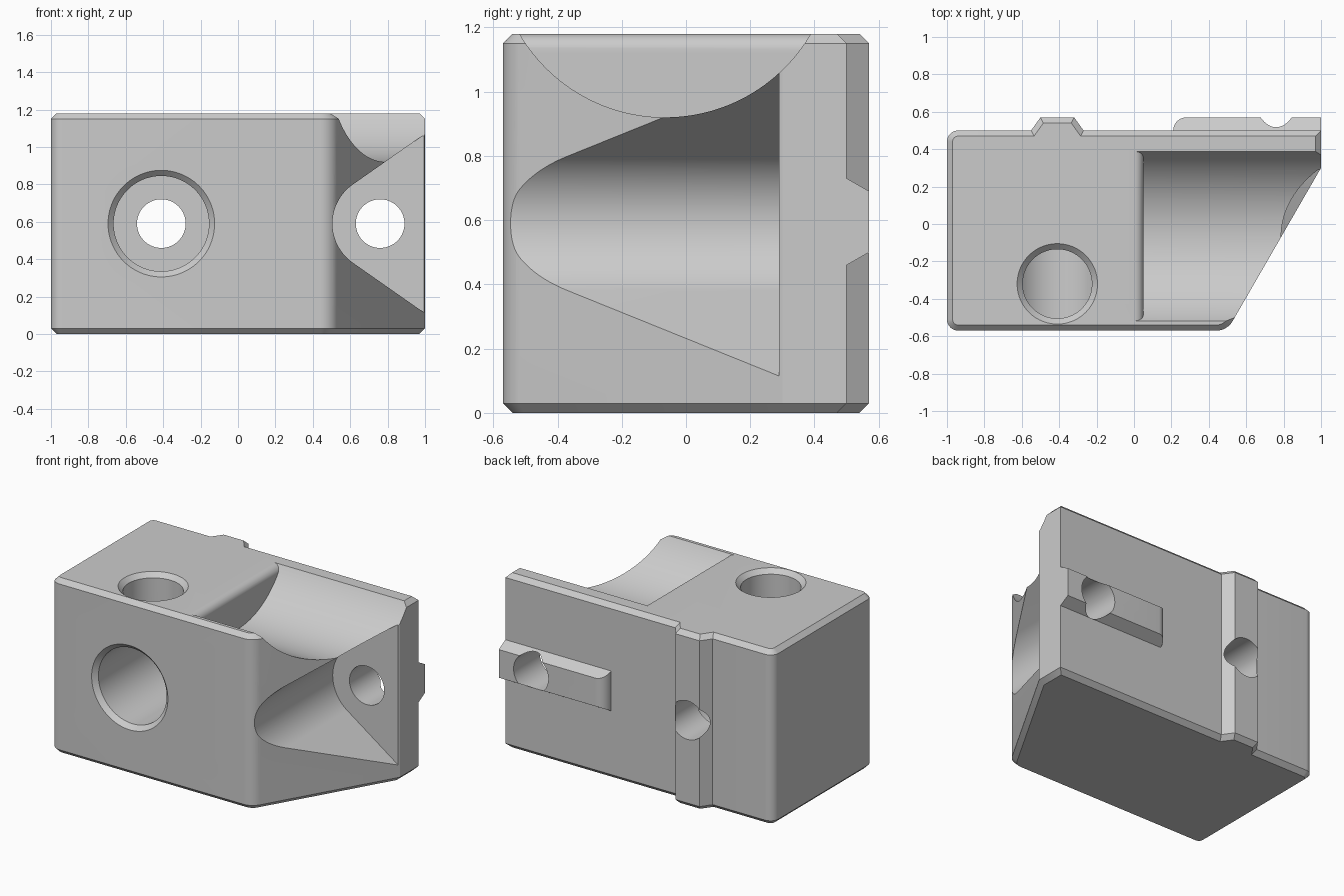
import bpy, bmesh
from math import radians, sin, cos, tan
from mathutils import Vector

cube = bpy.data.objects.get("Cube")
if cube:
    bpy.data.objects.remove(cube, do_unlink=True)

GREY = (0.6, 0.6, 0.6, 1)
mat = bpy.data.materials.new("plain grey")
mat.use_nodes = True
mat.diffuse_color = GREY
mat.node_tree.nodes["Principled BSDF"].inputs["Base Color"].default_value = GREY

PLACE = {
    "X": lambda a, b, d: (d, a, b),
    "Y": lambda a, b, d: (a, d, b),
    "Z": lambda a, b, d: (a, b, d),
}


def arc(cx, cy, r, start=0, end=360, n=96):
    """Points on an arc; a full circle leaves out the repeated point."""
    count = n if end - start == 360 else n + 1
    angles = [radians(start + (end - start) * i / n) for i in range(count)]
    return [(cx + r * cos(a), cy + r * sin(a)) for a in angles]


def rounded(corners, n=10):
    """Outline from (x, y, radius) corners."""
    out = []
    for i, (x, y, r) in enumerate(corners):
        p = Vector((x, y))
        if r == 0:
            out.append((x, y))
            continue
        u = (Vector(corners[i - 1][:2]) - p).normalized()
        v = (Vector(corners[(i + 1) % len(corners)][:2]) - p).normalized()
        half = u.angle(v) / 2
        centre = p + (u + v).normalized() * r / sin(half)
        a = (p + u * r / tan(half) - centre).normalized()
        b = (p + v * r / tan(half) - centre).normalized()
        for k in range(n + 1):
            q = centre + a.slerp(b, k / n).normalized() * r
            out.append((q.x, q.y))
    return out


def loft(name, axis, rings, chamfer=0):
    """Solid through a list of (outline, depth) along an axis."""
    bm = bmesh.new()
    loops = [[bm.verts.new(PLACE[axis](a, b, d)) for a, b in pts] for pts, d in rings]
    caps = [bm.faces.new(loops[0]), bm.faces.new(loops[-1])]
    for low, high in zip(loops, loops[1:]):
        for i in range(len(low)):
            bm.faces.new((low[i - 1], low[i], high[i], high[i - 1]))
    bmesh.ops.recalc_face_normals(bm, faces=bm.faces)
    if chamfer:
        edges = [e for f in caps for e in f.edges]
        bmesh.ops.bevel(bm, geom=edges, offset=chamfer, segments=1,
                        affect="EDGES", clamp_overlap=False)
    mesh = bpy.data.meshes.new(name)
    bm.to_mesh(mesh)
    bm.free()
    obj = bpy.data.objects.new(name, mesh)
    mesh.materials.append(mat)
    bpy.context.collection.objects.link(obj)
    return obj


def prism(name, axis, pts, lo, hi, chamfer=0):
    return loft(name, axis, [(pts, lo), (pts, hi)], chamfer)


def combine(target, tool, operation):
    mod = target.modifiers.new(tool.name, "BOOLEAN")
    mod.operation = operation
    mod.solver = "EXACT"
    mod.object = tool
    bpy.context.view_layer.objects.active = target
    bpy.ops.object.modifier_apply(modifier=mod.name)
    bpy.data.objects.remove(tool, do_unlink=True)


TOP, MID_Z = 1.18, 0.59
LEFT_HOLE, RIGHT_HOLE, FLOOR_Y = -0.41, 0.76, 0.29
BORE, BOLT, LIP = 0.255, 0.13, 0.03

# Block with a slanted corner and a vertical locating rib on the back
outline = rounded([
    (-1, -0.57, 0.06), (0.498, -0.57, 0.1), (1, 0.3, 0), (1, 0.5, 0),
    (-0.27, 0.5, 0), (-0.32, 0.57, 0), (-0.5, 0.57, 0), (-0.55, 0.5, 0),
    (-1, 0.5, 0.06)])
body = prism("clamp_block", "Z", outline, 0, TOP, LIP)

# Horizontal key on the back, rounded at its inner end
key = prism("back_key", "X", [(0.45, 0.46), (0.5, 0.46), (0.57, 0.5),
                              (0.57, 0.69), (0.5, 0.73), (0.45, 0.73)], 0.1, 1)
key_plan = rounded([(0.21, 0.4, 0), (1.1, 0.4, 0), (1.1, 0.57, 0), (0.21, 0.57, 0.07)])
combine(key, prism("key_plan", "Z", key_plan, 0.3, 0.9), "INTERSECT")
combine(body, key, "UNION")

# Counterbored bolt hole through the front
combine(body, loft("front_bore", "Y", [
    (arc(LEFT_HOLE, MID_Z, BORE + 2 * LIP), -0.57 - LIP),
    (arc(LEFT_HOLE, MID_Z, BORE), -0.57 + LIP),
    (arc(LEFT_HOLE, MID_Z, BORE), FLOOR_Y),
    (arc(LEFT_HOLE, MID_Z, BOLT), FLOOR_Y),
    (arc(LEFT_HOLE, MID_Z, BOLT), 0.7)]), "DIFFERENCE")

# Hole in the top that meets the front bore
combine(body, loft("top_bore", "Z", [
    (arc(LEFT_HOLE, -0.32, 0.185), MID_Z),
    (arc(LEFT_HOLE, -0.32, 0.185), TOP - LIP),
    (arc(LEFT_HOLE, -0.32, 0.185 + 2 * LIP), TOP + LIP)]), "DIFFERENCE")

# Flared pocket in the slanted face, with its bolt hole
tip = arc(RIGHT_HOLE, MID_Z, BORE, 125, 235, 48)
reach = 1.2
spread = (reach - tip[0][0]) * tan(radians(35))
pocket = [(reach, tip[0][1] + spread)] + tip + [(reach, tip[-1][1] - spread)]
combine(body, prism("pocket", "Y", pocket, -1, FLOOR_Y), "DIFFERENCE")
combine(body, prism("bolt_hole", "Y", arc(RIGHT_HOLE, MID_Z, BOLT), 0.1, 0.7), "DIFFERENCE")

# Round trough across the top, with a softened inner rim
trough = prism("trough", "X", arc(-0.065, 1.445, 0.525, n=160), 0, 1.2)
rim = arc(0, TOP - 0.05, 0.05, 0, 90, 10)
side = rim + [(0, 2.2), (1.3, 2.2), (1.3, 0.5), (0.05, 0.5)]
combine(trough, prism("trough_side", "Y", side, -1, 1), "INTERSECT")
combine(body, trough, "DIFFERENCE")

# Smooth curved walls, crisp edges
bpy.ops.object.select_all(action="DESELECT")
body.select_set(True)
bpy.context.view_layer.objects.active = body
bpy.ops.object.shade_smooth_by_angle(angle=radians(25))
